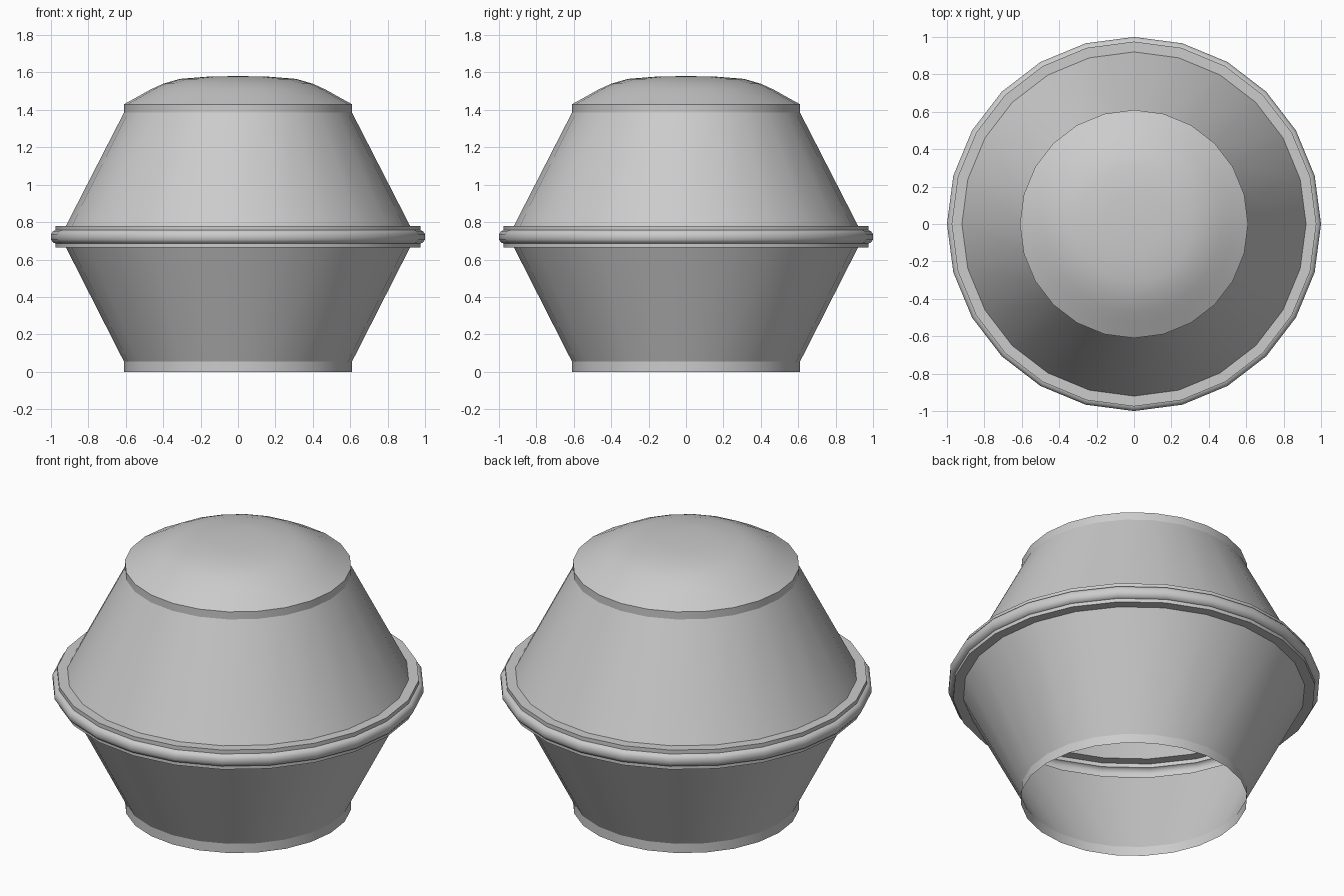
import bpy, bmesh
from math import sin, cos, pi, radians

if "Cube" in bpy.data.objects:
    bpy.data.objects.remove(bpy.data.objects["Cube"])

SIDES = 24


def lathe(name, profile, angle=25):
    """Revolve an open (radius, z) profile, listed bottom to top, into a thin shell."""
    bm = bmesh.new()
    rings = []
    for r, z in profile:
        if r == 0:
            rings.append([bm.verts.new((0, 0, z))] * SIDES)
        else:
            rings.append([bm.verts.new((r * cos(2 * pi * k / SIDES),
                                        r * sin(2 * pi * k / SIDES), z))
                          for k in range(SIDES)])
    for low, high in zip(rings, rings[1:]):
        for k in range(SIDES):
            n = (k + 1) % SIDES
            corners = [low[k], low[n], high[n], high[k]]
            bm.faces.new(list(dict.fromkeys(corners)))
    mesh = bpy.data.meshes.new(name)
    bm.to_mesh(mesh)
    bm.free()
    obj = bpy.data.objects.new(name, mesh)
    bpy.context.collection.objects.link(obj)
    bpy.ops.object.select_all(action='DESELECT')
    obj.select_set(True)
    bpy.context.view_layer.objects.active = obj
    bpy.ops.object.shade_smooth_by_angle(angle=radians(angle))
    return obj


# Lower body: short collar flaring out to the rim, open at the bottom
lathe("lower_body", [(0.61, 0), (0.61, 0.055), (0.92, 0.665)])

# Rim: flat lips above and below a rounded bead
lathe("rim_lower_lip", [(0.92, 0.665), (0.975, 0.665), (0.975, 0.686)])
lathe("rim_bead", [(0.975, 0.686), (0.988, 0.690), (1.0, 0.708),
                   (1.0, 0.736), (0.988, 0.753), (0.975, 0.757)], 65)
lathe("rim_upper_lip", [(0.975, 0.757), (0.975, 0.78), (0.92, 0.78)])

# Upper body: tapers in to a matching collar
lathe("upper_body", [(0.92, 0.78), (0.61, 1.385), (0.61, 1.43)])

# Domed cap
lathe("domed_cap", [(0.61, 1.43), (0.53, 1.474), (0.47, 1.508), (0.40, 1.54),
                    (0.31, 1.566), (0.16, 1.578), (0, 1.581)])
